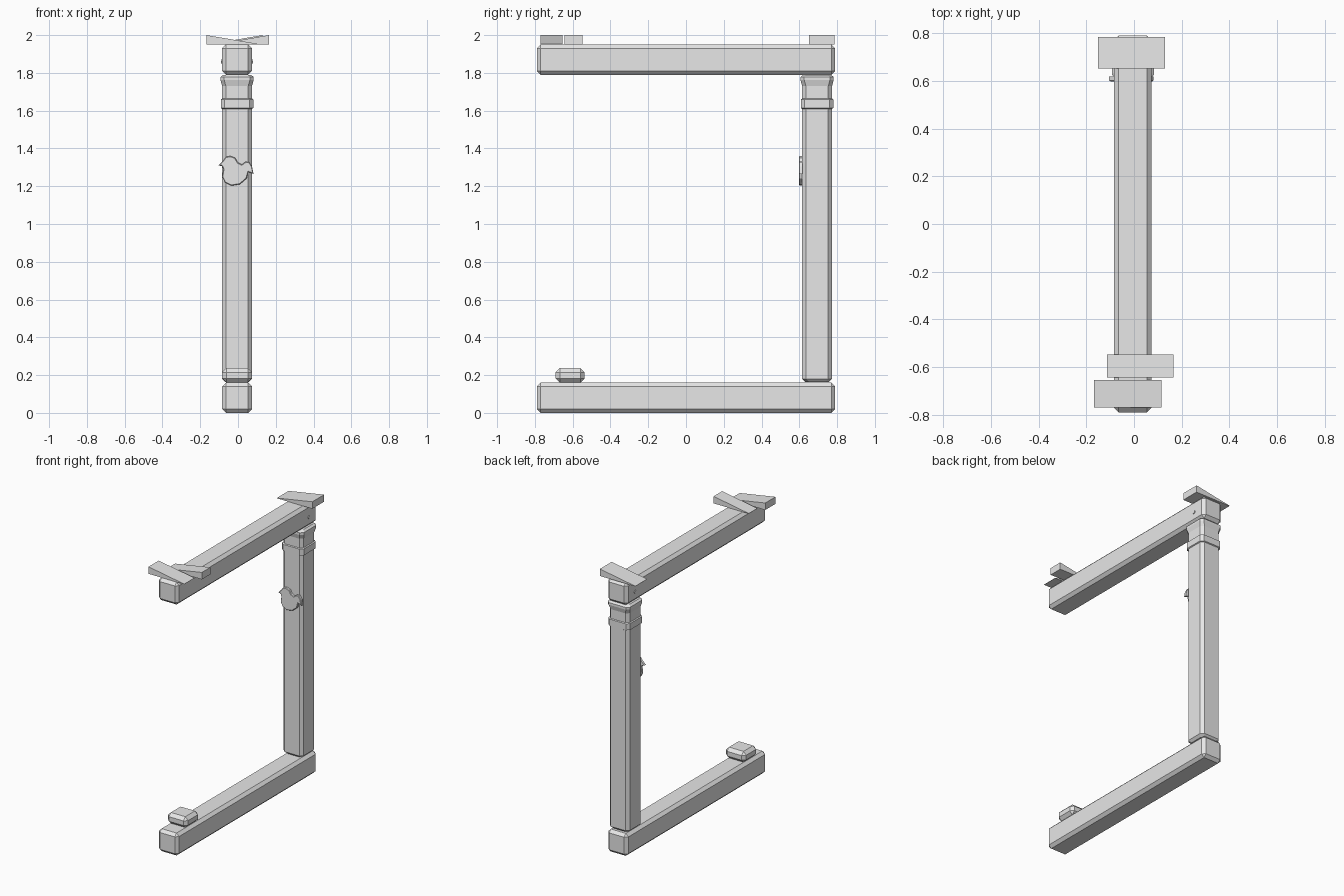
import bpy, bmesh
from math import pi
from mathutils import Matrix, Vector

if "Cube" in bpy.data.objects:
    bpy.data.objects.remove(bpy.data.objects["Cube"])

grey = bpy.data.materials.new("plain_grey")
grey.use_nodes = True
grey.diffuse_color = (0.8, 0.8, 0.8, 1)
grey.node_tree.nodes["Principled BSDF"].inputs["Base Color"].default_value = (0.8, 0.8, 0.8, 1)

CX = -0.005   # centre line of the timbers
POST_Y = 0.694


def finish(name, bm):
    bmesh.ops.recalc_face_normals(bm, faces=bm.faces)
    mesh = bpy.data.meshes.new(name)
    bm.to_mesh(mesh)
    bm.free()
    mesh.materials.append(grey)
    obj = bpy.data.objects.new(name, mesh)
    bpy.context.collection.objects.link(obj)
    return obj


def chamfered_box(name, low, high, chamfer):
    low, high = Vector(low), Vector(high)
    bm = bmesh.new()
    place = Matrix.Translation((low + high) / 2) @ Matrix.Diagonal((high - low).to_4d())
    bmesh.ops.create_cube(bm, size=1, matrix=place)
    bmesh.ops.bevel(bm, geom=bm.edges[:], offset=chamfer, segments=1,
                    affect='EDGES', clamp_overlap=True)
    return finish(name, bm)


def extrude_outline(name, outline, y0, y1, bevel=0):
    """Extrude an x/z outline along y, optionally bevelling the front rim."""
    bm = bmesh.new()
    back = bm.faces.new([bm.verts.new((x, y1, z)) for x, z in outline])
    made = bmesh.ops.extrude_face_region(bm, geom=[back], use_keep_orig=True)["geom"]
    front = [v for v in made if isinstance(v, bmesh.types.BMVert)]
    bmesh.ops.translate(bm, verts=front, vec=(0, y0 - y1, 0))
    if bevel:
        rim = [e for e in bm.edges if all(v in front for v in e.verts)]
        bmesh.ops.bevel(bm, geom=rim, offset=bevel, segments=1, affect='EDGES')
    return finish(name, bm)


def loft_post(name, rings, corner=0.02):
    """Stack square rings with cut corners, given as (height, half width)."""
    bm = bmesh.new()
    loops = []
    for z, h in rings:
        k = h - corner
        plan = [(h, -k), (h, k), (k, h), (-k, h), (-h, k), (-h, -k), (-k, -h), (k, -h)]
        loops.append([bm.verts.new((CX + x, POST_Y + y, z)) for x, y in plan])
    for a, b in zip(loops, loops[1:]):
        for i in range(8):
            j = (i + 1) % 8
            bm.faces.new((a[i], a[j], b[j], b[i]))
    bm.faces.new(loops[0])
    bm.faces.new(loops[-1])
    return finish(name, bm)


# Horizontal timbers
for name, z in (("lower_beam", 0), ("upper_beam", 1.79)):
    chamfered_box(name, (CX - 0.079, -0.79, z), (CX + 0.079, 0.79, z + 0.16), 0.02)

# Upright with its flared capital and collar
loft_post("post", [(0.163, 0.062), (0.18, 0.079), (1.70, 0.079), (1.73, 0.079),
                   (1.762, 0.088), (1.778, 0.088), (1.79, 0.074)])
loft_post("post_collar", [(1.61, 0.079), (1.614, 0.086), (1.66, 0.086), (1.664, 0.079)])

# Small block near the front of the lower beam
chamfered_box("foot_block", (CX - 0.079, -0.69, 0.16), (CX + 0.079, -0.537, 0.237), 0.022)

# Wedges on the upper beam: thick end x, thin end x, y range
wedges = {"front_wedge": (-0.167, 0.115, -0.77, -0.655),
          "middle_wedge": (0.165, -0.113, -0.643, -0.547),
          "back_wedge": (0.13, -0.15, 0.652, 0.785)}
for name, (thick, thin, y0, y1) in wedges.items():
    extrude_outline(name, [(thick, 1.95), (thin, 1.95), (thin, 1.952), (thick, 2.0)], y0, y1)

# Carved bird on the front of the post
bird = [(-0.105, 1.31), (-0.08, 1.335), (-0.065, 1.355), (-0.04, 1.36), (-0.015, 1.35),
        (0.0, 1.325), (0.02, 1.315), (0.04, 1.33), (0.06, 1.328), (0.074, 1.305),
        (0.082, 1.265), (0.055, 1.275), (0.045, 1.24), (0.01, 1.21), (-0.035, 1.203),
        (-0.07, 1.22), (-0.084, 1.25), (-0.078, 1.29), (-0.085, 1.307)]
extrude_outline("bird_carving", bird, 0.598, 0.618, 0.004)

# Peg through the upper beam above the post
bm = bmesh.new()
bmesh.ops.create_cone(bm, cap_ends=True, segments=6, radius1=0.012, radius2=0.012, depth=0.168,
                      matrix=Matrix.Translation((CX, POST_Y, 1.86)) @ Matrix.Rotation(pi / 2, 4, 'Y'))
finish("peg", bm)
